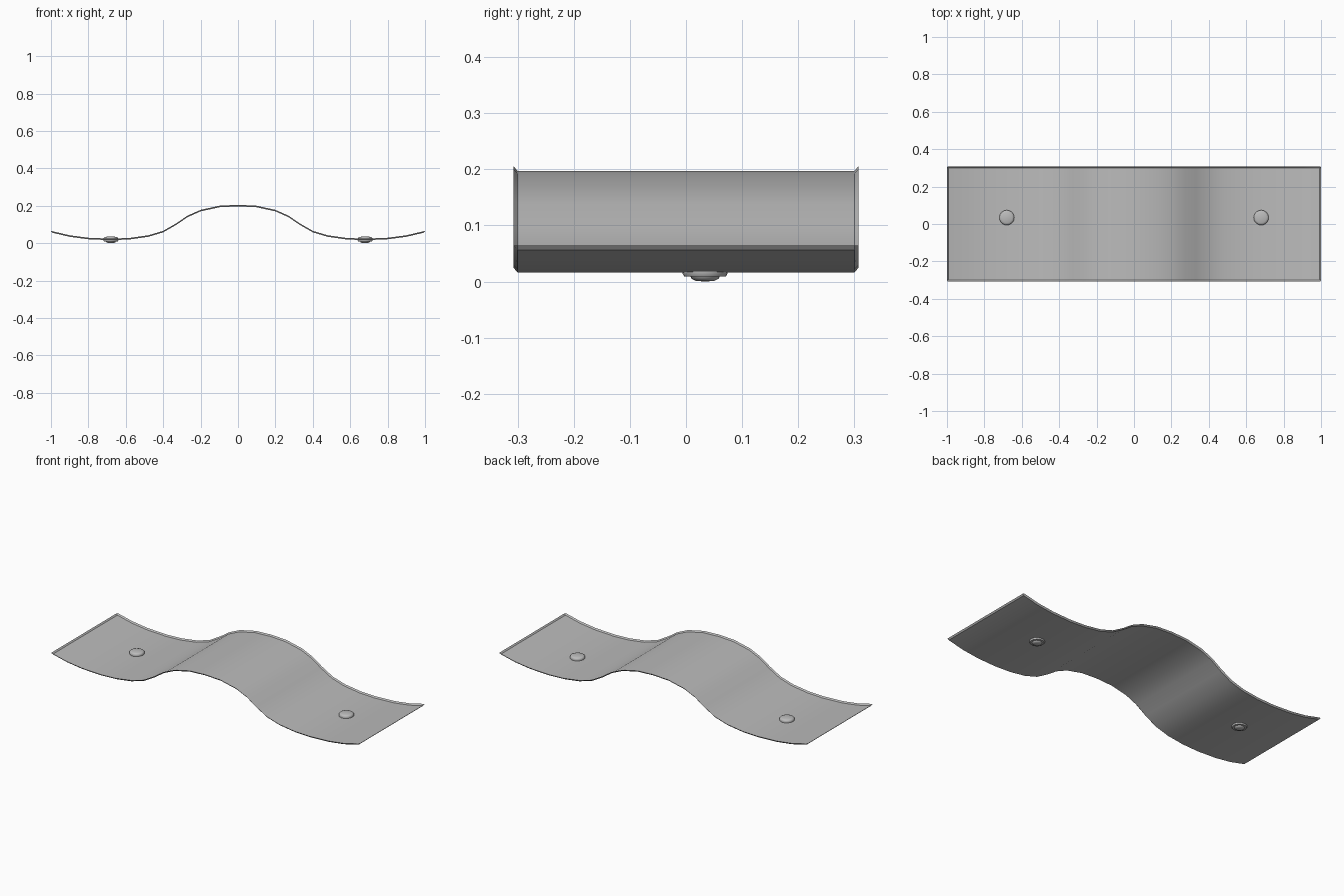
import bpy, bmesh, math

old = bpy.data.objects.get("Cube")
if old:
    bpy.data.objects.remove(old, do_unlink=True)

metal = bpy.data.materials.new("grey metal")
metal.use_nodes = True
grey = (0.5, 0.5, 0.5, 1)
metal.diffuse_color = grey
metal.node_tree.nodes["Principled BSDF"].inputs["Base Color"].default_value = grey


def finish(name, bm, angle):
    """Turn a bmesh into a smooth shaded, coloured object."""
    mesh = bpy.data.meshes.new(name)
    bm.to_mesh(mesh)
    bm.free()
    mesh.materials.append(metal)
    obj = bpy.data.objects.new(name, mesh)
    bpy.context.collection.objects.link(obj)
    bpy.ops.object.select_all(action='DESELECT')
    obj.select_set(True)
    bpy.context.view_layer.objects.active = obj
    bpy.ops.object.shade_smooth_by_angle(angle=math.radians(angle))
    return obj


# Strap: wavy sheet with a narrow lip turned up all round
LIP = 0.008
half = [(0, .197), (.1, .192), (.2, .17), (.27, .139), (.33, .098), (.4, .058),
        (.48, .034), (.58, .02), (.68, .016), (.8, .021), (.9, .034), (.993, .056)]
wave = [(-x, z) for x, z in reversed(half[1:])] + half
end_x, end_z = half[-1]
path = [(-1, end_z + LIP)] + wave + [(1, end_z + LIP)]
bm = bmesh.new()
rows = []
for i, (x, z) in enumerate(path):
    at_end = i in (0, len(path) - 1)
    row = []
    for y in (-.307, -.3, .3, .307):
        side = abs(y) > .305
        corner = at_end and side
        row.append(bm.verts.new((x * (.998 if corner else 1),
                                 y * (.995 if corner else 1),
                                 z + (LIP if side and not at_end else 0))))
    rows.append(row)
for a, b in zip(rows, rows[1:]):
    for j in range(3):
        bm.faces.new((a[j], b[j], b[j + 1], a[j + 1]))
finish("strap", bm, 32)

# Rivets: turned profile with a domed head above and a smaller foot below
profile = [(0, .0), (.016, .001), (.024, .005), (.026, .009), (.037, .009),
           (.04, .014), (.04, .026), (.036, .031), (.028, .034), (0, .036)]
for name, x in (("right_rivet", -.68), ("left_rivet", .68)):
    bm = bmesh.new()
    verts = [bm.verts.new((x + r, .034, z)) for r, z in profile]
    edges = [bm.edges.new(pair) for pair in zip(verts, verts[1:])]
    bmesh.ops.spin(bm, geom=verts + edges, cent=(x, .034, 0), axis=(0, 0, 1),
                   angle=2 * math.pi, steps=24)
    bmesh.ops.remove_doubles(bm, verts=bm.verts, dist=.0003)
    bmesh.ops.recalc_face_normals(bm, faces=bm.faces)
    finish(name, bm, 40)
